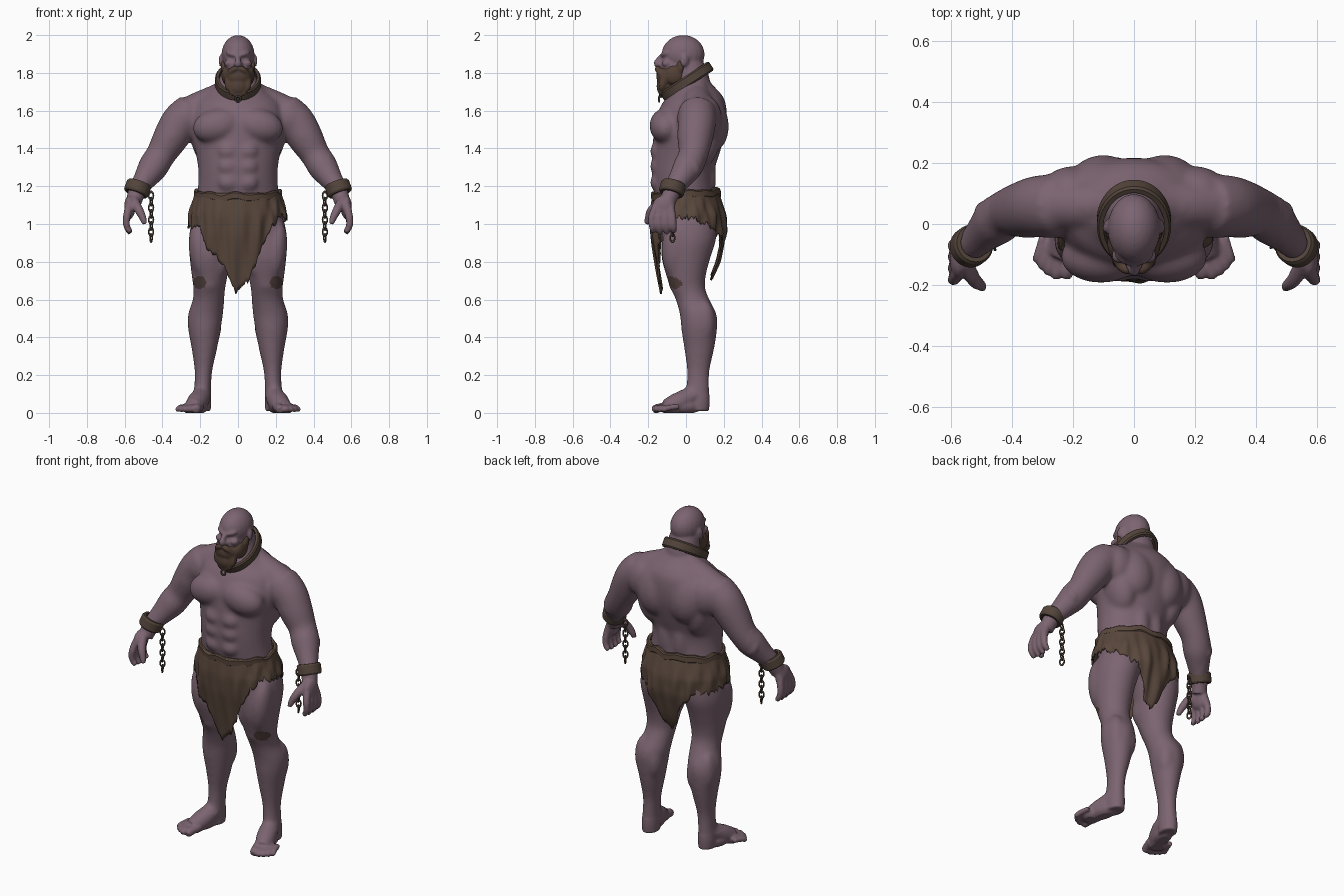
import bpy, bmesh, math, random
from mathutils import Vector, Matrix, Euler

random.seed(4)
if "Cube" in bpy.data.objects:
    bpy.data.objects.remove(bpy.data.objects["Cube"])


def material(name, rgb):
    m = bpy.data.materials.new(name)
    m.use_nodes = True
    m.diffuse_color = (*rgb, 1)
    m.node_tree.nodes["Principled BSDF"].inputs["Base Color"].default_value = (*rgb, 1)
    return m


SKIN = material("mauve skin", (0.2, 0.128, 0.163))
CLOTH = material("brown cloth", (0.098, 0.062, 0.044))
HAIR = material("dark brown beard", (0.085, 0.051, 0.036))
IRON = material("rusty iron", (0.085, 0.058, 0.043))
SCAB = material("knee scab", (0.085, 0.052, 0.045))


def make_object(name, bm, mats):
    bmesh.ops.recalc_face_normals(bm, faces=bm.faces)
    me = bpy.data.meshes.new(name)
    bm.to_mesh(me)
    bm.free()
    ob = bpy.data.objects.new(name, me)
    bpy.context.collection.objects.link(ob)
    for m in mats:
        me.materials.append(m)
    return ob


def blob(bm, c, r, rot=(0, 0, 0)):
    mat = Matrix.LocRotScale(Vector(c), Euler([math.radians(a) for a in rot]), Vector(r))
    bmesh.ops.create_uvsphere(bm, u_segments=20, v_segments=14, radius=1, matrix=mat)


def pair(bm, c, r, rot=(0, 0, 0)):
    blob(bm, c, r, rot)
    blob(bm, (-c[0], c[1], c[2]), r, (rot[0], -rot[1], -rot[2]))


def spline(pts, steps=5):
    out = []
    for i in range(len(pts) - 1):
        a, b, c, d = (pts[max(i - 1, 0)], pts[i], pts[i + 1], pts[min(i + 2, len(pts) - 1)])
        for k in range(steps):
            t = k / steps
            out.append([q + t / 2 * (r - p + t * (2 * p - 5 * q + 4 * r - s + t * (3 * (q - r) + s - p)))
                        for p, q, r, s in zip(a, b, c, d)])
    return out + [list(pts[-1])]


def sweep(bm, pts, level=False, side=1, n=24):
    """Closed tube through (x, y, z, rx, ry) stations."""
    pts = [(p[0] * side, *p[1:], p[-1])[:5] for p in spline(pts)]
    rings = []
    for i, (x, y, z, rx, ry) in enumerate(pts):
        tan = Vector(pts[min(i + 1, len(pts) - 1)][:3]) - Vector(pts[max(i - 1, 0)][:3])
        q = Matrix.Identity(3) if level else tan.to_track_quat('Z', 'Y').to_matrix()
        rings.append([bm.verts.new(Vector((x, y, z)) + q @ Vector((rx * math.cos(a), ry * math.sin(a), 0)))
                      for a in (math.tau * k / n for k in range(n))])
    for a, b in zip(rings, rings[1:]):
        for k in range(n):
            bm.faces.new((a[k], a[(k + 1) % n], b[(k + 1) % n], b[k]))
    bm.faces.new(rings[0])
    bm.faces.new(rings[-1])


def fuse(ob, voxel, smooth):
    """Merge overlapping volumes into one smooth skin."""
    r = ob.modifiers.new("fuse", 'REMESH')
    r.mode, r.voxel_size = 'VOXEL', voxel
    s = ob.modifiers.new("soften", 'SMOOTH')
    s.factor, s.iterations = 0.5, smooth
    mats = list(ob.data.materials)
    dg = bpy.context.evaluated_depsgraph_get()
    me = bpy.data.meshes.new_from_object(ob.evaluated_get(dg))
    ob.modifiers.clear()
    ob.data = me
    me.materials.clear()
    for m in mats:
        me.materials.append(m)
    for p in me.polygons:
        p.use_smooth, p.material_index = True, 0
    return me


# Body: torso
bm = bmesh.new()
torso = [(1.0, .235, -.13, .165), (1.08, .235, -.15, .165), (1.17, .215, -.17, .15), (1.28, .21, -.181, .15),
         (1.38, .225, -.178, .18), (1.48, .248, -.172, .208), (1.56, .25, -.162, .217), (1.64, .23, -.125, .21),
         (1.69, .175, -.085, .185), (1.75, .11, -.06, .13), (1.84, .075, -.07, .08)]
sweep(bm, [(0, (f + b) / 2, z, w, (b - f) / 2) for z, w, f, b in torso], level=True, n=40)
pair(bm, (.108, -.108, 1.52), (.135, .086, .092), (0, 12, 0))       # chest
pair(bm, (.1, .12, 1.54), (.12, .105, .16), (10, 0, 0))             # upper back
pair(bm, (.205, .1, 1.56), (.1, .09, .12))                          # rear shoulders
pair(bm, (.165, .07, 1.45), (.085, .11, .16), (0, 12, 0))           # lats
pair(bm, (.045, .115, 1.25), (.05, .045, .15))                      # lower back
pair(bm, (.1, .08, 1.01), (.1, .095, .1))                           # glutes
for z in (1.22, 1.305, 1.385):
    pair(bm, (.05, -.158, z), (.055, .032, .046))                   # abdomen
for s in (1, -1):
    sweep(bm, [(.05, .06, 1.72, .06), (.11, .06, 1.665, .076), (.18, .06, 1.63, .082), (.27, .062, 1.585, .085)],
          side=s)                                                   # traps

# Body: arms, hands, legs, feet
arm = [(.24, .06, 1.6, .1), (.305, .058, 1.54, .102), (.36, .048, 1.45, .094), (.41, .038, 1.365, .079),
       (.45, .008, 1.3, .079), (.49, -.03, 1.24, .063), (.53, -.07, 1.18, .048), (.555, -.1, 1.11, .042)]
leg = [(.125, .02, 1.02, .12, .145), (.143, .015, .92, .118, .145), (.15, 0, .82, .106, .13),
       (.15, .0, .73, .096, .106), (.152, .01, .66, .085, .092), (.156, .035, .6, .084, .09),
       (.172, .065, .52, .093, .098), (.178, .07, .44, .086, .095), (.178, .07, .34, .068, .08),
       (.183, .065, .22, .047, .06), (.188, .062, .12, .046, .062), (.19, .064, .06, .048, .062),
       (.19, .064, .01, .046, .058)]
toes = [(.222, -.163, .024), (.254, -.166, .018), (.279, -.153, .017), (.3, -.135, .016), (.317, -.113, .015)]
for s in (1, -1):
    sweep(bm, arm, side=s)
    sweep(bm, leg, level=True, side=s)
    for i in range(4):
        y = -.178 + .037 * i
        sweep(bm, [(.578, y * .7 - .035, 1.09, .022), (.59, y - .004, 1.03, .02), (.588, y, .985, .018),
                   (.568, y + .004, .948 + .006 * abs(i - 1.5), .014)], side=s, n=12)
    sweep(bm, [(.555, -.12, 1.13, .026), (.525, -.18, 1.075, .024), (.503, -.2, 1.03, .019),
               (.494, -.208, 1.0, .013)], side=s, n=12)
    sweep(bm, [(.19, .06, .1, .046), (.2, .01, .08, .053), (.22, -.05, .05, .054), (.24, -.105, .03, .042)], side=s)
    for x, y, r in toes:
        sweep(bm, [(x - .022, y + .075, .034, r), (x - .006, y + .02, .026, r), (x, y, .019, r),
                   (x + .002, y - .013, .014, r * .7)], side=s, n=12)
pair(bm, (.275, .052, 1.56), (.098, .1, .115), (0, -24, 0))         # shoulders
pair(bm, (.345, .012, 1.47), (.062, .06, .09), (0, -32, 0))         # biceps
pair(bm, (.36, .082, 1.47), (.06, .055, .1), (0, -32, 0))           # triceps
pair(bm, (.455, .025, 1.315), (.065, .05, .08), (25, -30, 0))       # forearms
pair(bm, (.573, -.118, 1.09), (.03, .062, .062))                    # palms
pair(bm, (.2, -.05, .86), (.06, .08, .16), (0, 6, 0))               # outer thighs
pair(bm, (.095, -.04, .8), (.05, .07, .1), (0, -6, 0))              # inner thighs
pair(bm, (.15, -.048, .685), (.05, .045, .05))                      # knees
pair(bm, (.213, .095, .48), (.052, .06, .12))                       # outer calves
pair(bm, (.138, .1, .46), (.05, .06, .11))                          # inner calves
pair(bm, (.24, -.085, .024), (.056, .048, .034), (0, 0, 30))        # balls of the feet
pair(bm, (.212, -.01, .035), (.05, .1, .042), (0, 0, 14))           # soles

# Body: head
blob(bm, (0, -.015, 1.898), (.087, .114, .102))
blob(bm, (0, -.055, 1.825), (.074, .083, .095))
sweep(bm, [(0, .04, 1.68, .1), (0, .025, 1.78, .094), (0, .005, 1.86, .078)])
pair(bm, (.032, -.111, 1.9), (.036, .02, .014), (0, -14, 32))       # brow
pair(bm, (.046, -.104, 1.85), (.028, .025, .02))                    # cheeks
sweep(bm, [(0, -.125, 1.893, .012), (0, -.145, 1.868, .015), (0, -.153, 1.848, .019), (0, -.135, 1.835, .012)], n=12)
pair(bm, (.014, -.137, 1.845), (.013, .015, .011))                  # nostrils
pair(bm, (.09, -.008, 1.865), (.011, .023, .034), (-12, 0, 14))     # ears
body = make_object("body", bm, [SKIN, SCAB])
me = fuse(body, .0075, 3)

# Blend the large muscles, keeping the head, hands and feet crisp
bm = bmesh.new()
bm.from_mesh(me)
soft = [v for v in bm.verts if .1 < v.co.z < 1.72 and abs(v.co.x) < .48]
for i in range(18):
    bmesh.ops.smooth_vert(bm, verts=soft, factor=.5, use_axis_x=True, use_axis_y=True, use_axis_z=True)
for v in bm.verts:
    v.co.z = max(v.co.z, 0)
bm.to_mesh(me)
bm.free()
# Scraped patches on the knees
for p in me.polygons:
    c = p.center
    if c.y < -.02 and math.hypot((abs(c.x) - .203) / .034, (c.z - .69) / .034) < 1:
        p.material_index = 1

# Beard and moustache
bm = bmesh.new()
blob(bm, (0, -.098, 1.782), (.077, .06, .058))
blob(bm, (0, -.108, 1.73), (.06, .048, .06))
pair(bm, (.06, -.06, 1.79), (.028, .055, .052), (20, 0, 0))
pair(bm, (.078, -.03, 1.832), (.014, .02, .035))
for s in (1, -1):
    sweep(bm, [(0, -.146, 1.826, .013), (.025, -.149, 1.818, .016), (.048, -.134, 1.795, .014),
               (.058, -.124, 1.76, .007)], side=s, n=12)
    for x, z in ((.01, 1.668), (.032, 1.682), (.052, 1.708)):
        sweep(bm, [(x * .9, -.11, z + .07, .026), (x, -.126, z + .025, .019), (x, -.135, z, .007)], side=s, n=12)
fuse(make_object("beard", bm, [HAIR]), .006, 4)


# Bands: collar, cuffs, belt
def band(name, c, rx, ry, h, t, rot, mat, wobble=0):
    bm = bmesh.new()
    n, rows = 64, []
    for k in range(n):
        a = math.tau * k / n
        w = wobble * (math.sin(7 * a) + math.sin(11 * a + 1))
        rows.append([bm.verts.new(((rx + o * t) * math.cos(a), (ry + o * t) * math.sin(a), u * h / 2 + w))
                     for o, u in ((0, -1), (.7, -1), (1, -.7), (1, .7), (.7, 1), (0, 1))])
    for k in range(n):
        a, b = rows[k], rows[(k + 1) % n]
        for j in range(6):
            bm.faces.new((a[j], b[j], b[(j + 1) % 6], a[(j + 1) % 6]))
    ob = make_object(name, bm, [mat])
    ob.location = c
    ob.rotation_euler = [math.radians(d) for d in rot]
    for p in ob.data.polygons:
        p.use_smooth = abs(p.normal.z) < .3


def ring(name, c, major, minor, rot, stretch=1.0):
    bpy.ops.mesh.primitive_torus_add(major_radius=major, minor_radius=minor, major_segments=16, minor_segments=8,
                                     location=c, rotation=rot)
    ob = bpy.context.object
    ob.name = name
    ob.scale.x = stretch
    ob.data.materials.append(IRON)
    bpy.ops.object.shade_smooth()


band("collar", (0, .004, 1.755), .1, .134, .056, .021, (33, 0, 0), IRON)
ring("collar_ring", (0, -.142, 1.662), .014, .005, (math.pi / 2, 0, 0))
band("belt", (0, .0, 1.155), .212, .163, .042, .022, (4, 0, 0), CLOTH, .005)
for s, side in ((1, "left"), (-1, "right")):
    band(side + "_cuff", (s * .532, -.072, 1.188), .047, .047, .062, .02, (-14, s * -20, 0), IRON)
    for i in range(8):
        ring(f"{side}_chain_link_{i + 1}", (s * .46, -.072, 1.15 - .032 * i), .0135, .0046,
             (math.pi / 2, math.pi / 2, (i % 2) * math.pi / 2 + .4), 1.5)


# Ragged loincloth
def interp(x, table):
    for (a, p), (b, q) in zip(table, table[1:]):
        if a <= x <= b:
            return p + (q - p) * (x - a) / (b - a)
    return table[0][1] if x < table[0][0] else table[-1][1]


hem = [(-180, .71), (-168, .78), (-158, .9), (-145, .95), (-110, .98), (-80, .99), (-52, .99), (-46, .95),
       (-38, .87), (-20, .8), (-12, .73), (-3, .645), (3, .64), (12, .7), (21, .77), (29, .88), (40, .98),
       (60, 1.05), (100, 1.03), (135, .98), (152, .92), (165, .8), (174, .71), (180, .71)]
width = [(.65, .24), (.9, .265), (1.05, .26), (1.16, .23)]
front = [(.64, .135), (.8, .16), (.95, .185), (1.05, .19), (1.16, .178)]
back = [(.7, .13), (.8, .175), (.95, .213), (1.05, .212), (1.16, .177)]
bm = bmesh.new()
cols, rows, grid = 150, 16, []
for k in range(cols):
    d = -180 + 360 * k / cols
    a = math.radians(d)
    low = interp(d, hem) + random.uniform(-.018, .018)
    column = []
    for j in range(rows + 1):
        t = j / rows
        z = 1.165 + (low - 1.165) * t
        fold = 1 + .035 * min(1, 2 * t) * (math.sin(13 * a + 4 * t) + .6 * math.sin(23 * a - 3 * t) + .3)
        depth = interp(z, front if math.cos(a) > 0 else back)
        column.append(bm.verts.new((interp(z, width) * math.sin(a) * (.6 + .4 * fold), -depth * math.cos(a) * fold, z)))
    grid.append(column)
for k in range(cols):
    a, b = grid[k], grid[(k + 1) % cols]
    for j in range(rows):
        bm.faces.new((a[j], a[j + 1], b[j + 1], b[j]))
cloth = make_object("loincloth", bm, [CLOTH])
cloth.data.polygons.foreach_set("use_smooth", [True] * len(cloth.data.polygons))
solid = cloth.modifiers.new("thickness", 'SOLIDIFY')
solid.thickness = .01
